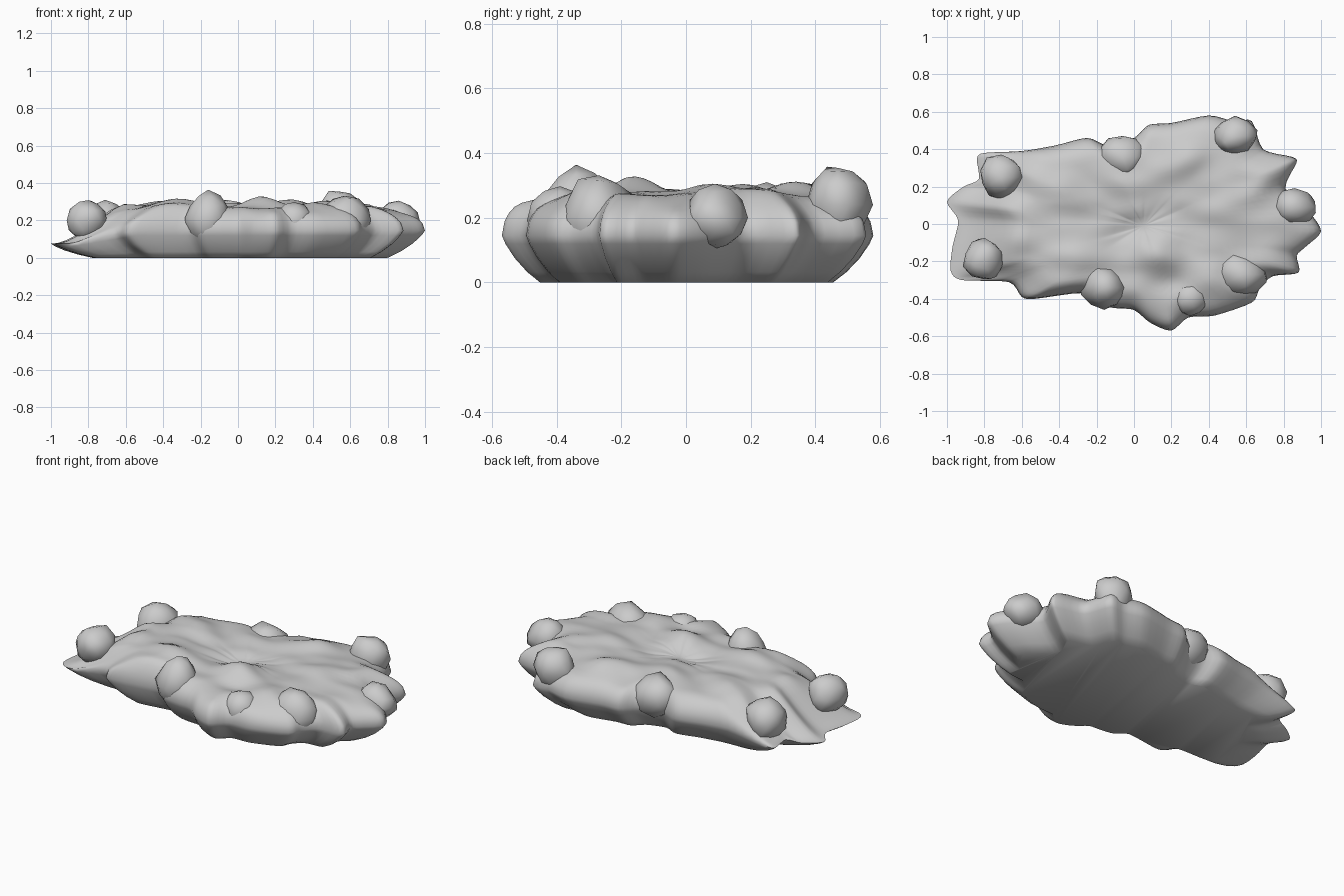
import bpy, bmesh, math, random
from mathutils import Vector, noise

cube = bpy.data.objects.get("Cube")
if cube:
    bpy.data.objects.remove(cube, do_unlink=True)

# One stone colour
stone = bpy.data.materials.new("grey_stone")
stone.use_nodes = True
GREY = (0.6, 0.6, 0.6, 1)
stone.diffuse_color = GREY
stone.node_tree.nodes["Principled BSDF"].inputs["Base Color"].default_value = GREY


def finish(bm, name, angle):
    bmesh.ops.recalc_face_normals(bm, faces=bm.faces)
    mesh = bpy.data.meshes.new(name)
    bm.to_mesh(mesh)
    bm.free()
    mesh.materials.append(stone)
    obj = bpy.data.objects.new(name, mesh)
    bpy.context.scene.collection.objects.link(obj)
    bpy.ops.object.select_all(action="DESELECT")
    obj.select_set(True)
    bpy.context.view_layer.objects.active = obj
    bpy.ops.object.shade_smooth_by_angle(angle=math.radians(angle))
    return obj


# Ragged rim of the slab, in hundredths, anticlockwise from the right tip
RIM = [(100, -4), (94, 6), (81, 19), (87, 33), (84, 36), (69, 40), (63, 55), (53, 55),
       (40, 58), (20, 54), (8, 53), (0, 46), (-14, 42), (-25, 46), (-42, 42), (-60, 39),
       (-80, 38), (-84, 35), (-83, 24), (-91, 20), (-100, 12), (-94, 2), (-97, -12),
       (-98, -25), (-92, -30), (-67, -31), (-60, -39), (-53, -40), (-28, -37), (-20, -43),
       (-10, -45), (0, -46), (9, -53), (20, -57), (29, -50), (43, -49), (63, -42),
       (67, -35), (74, -28), (88, -26), (87, -17), (92, -12)]
rim = [Vector((x, y)) / 100 for x, y in RIM]
CENTRE = Vector((0.05, -0.01))
STEPS = 4

# Low domes on the top: x, y, radius, height
DOMES = [(0.13, -0.14, 0.16, 0.05), (-0.32, -0.17, 0.2, 0.045), (-0.42, 0.15, 0.2, 0.035),
         (0.28, 0.3, 0.2, 0.035), (0.5, 0.08, 0.2, 0.035), (0.4, -0.22, 0.15, 0.03),
         (-0.05, 0.2, 0.15, 0.03), (0.68, 0.2, 0.13, 0.03), (-0.62, -0.05, 0.15, 0.02)]


def smooth_loop(points):
    """Rounded closed loop through the points."""
    n = len(points)
    loop = []
    for i in range(n):
        a, b, c, d = (points[(i + k) % n] for k in (-1, 0, 1, 2))
        for s in range(STEPS):
            t = s / STEPS
            m0, m1 = (c - a) * 0.4, (d - b) * 0.4
            loop.append(b * (1 + 2 * t) * (1 - t) ** 2 + m0 * t * (1 - t) ** 2
                        + c * t * t * (3 - 2 * t) + m1 * t * t * (t - 1))
    return loop


def rim_height(p):
    left = max(0, min(1, (-p.x - 0.55) / 0.35))
    return 0.145 - 0.07 * left, left


def top_height(p, edge, t):
    """Steep rounded shoulder, flatter at the left end, with domes inside."""
    low, left = rim_height(edge)
    u = min(1, (1 - t) / (0.24 + 0.14 * left))
    shoulder = math.sqrt(1 - (1 - u) ** 2) if left < 0.05 else (
        (1 - left) * math.sqrt(1 - (1 - u) ** 2) + left * u * u * (3 - 2 * u))
    bumps = sum(h * math.exp(-2 * ((p.x - x) ** 2 + (p.y - y) ** 2) / r ** 2)
                for x, y, r, h in DOMES)
    ripple = 0.022 * noise.noise(Vector((p.x * 5, p.y * 8, 3)))
    pit = 0.03 * math.exp(-(t / 0.15) ** 2)
    return low + (0.265 - low + bumps + ripple - pit) * shoulder


# Slab: rings from the flat base, out to the rim, then in over the top
loop = smooth_loop(rim)
bm = bmesh.new()
rings = []
for scale, lift in ((0.79, 0), (0.86, 0.22), (0.93, 0.52), (0.98, 0.82)):
    rings.append([bm.verts.new((*(CENTRE + (e - CENTRE) * scale), rim_height(e)[0] * lift))
                  for e in loop])
for t in [1, 0.985, 0.96, 0.93, 0.89, 0.85] + [0.8 - 0.05 * i for i in range(16)]:
    ring = []
    for e in loop:
        p = CENTRE + (e - CENTRE) * t
        ring.append(bm.verts.new((p.x, p.y, top_height(p, e, t))))
    rings.append(ring)
count = len(loop)
for low, high in zip(rings, rings[1:]):
    for i in range(count):
        j = (i + 1) % count
        bm.faces.new((low[i], low[j], high[j], high[i]))
bm.faces.new(rings[0][::-1])
tip = bm.verts.new((*CENTRE, sum(v.co.z for v in rings[-1]) / count))
for i in range(count):
    bm.faces.new((rings[-1][i], rings[-1][(i + 1) % count], tip))
finish(bm, "rock_slab", 60)

# Boulders around the edge: centre and radii
BOULDERS = [((-0.71, 0.25, 0.19), (0.12, 0.12, 0.12)), ((-0.06, 0.36, 0.19), (0.13, 0.12, 0.12)),
            ((0.54, 0.47, 0.24), (0.12, 0.10, 0.13)), ((0.86, 0.09, 0.20), (0.12, 0.10, 0.10)),
            ((0.57, -0.27, 0.20), (0.14, 0.12, 0.13)), ((0.30, -0.39, 0.19), (0.11, 0.10, 0.11)),
            ((-0.16, -0.34, 0.21), (0.12, 0.11, 0.14)), ((-0.80, -0.19, 0.20), (0.11, 0.11, 0.11))]
random.seed(4)
for n, (centre, radii) in enumerate(BOULDERS):
    bm = bmesh.new()
    bmesh.ops.create_icosphere(bm, subdivisions=2, radius=1)
    shift = Vector((random.random(), random.random(), n)) * 3
    for v in bm.verts:
        d = v.co * (1 + 0.2 * noise.noise(v.co * 1.2 + shift))
        v.co = Vector(centre) + Vector(a * b for a, b in zip(d, radii))
    finish(bm, f"boulder_{n + 1}", 60)
